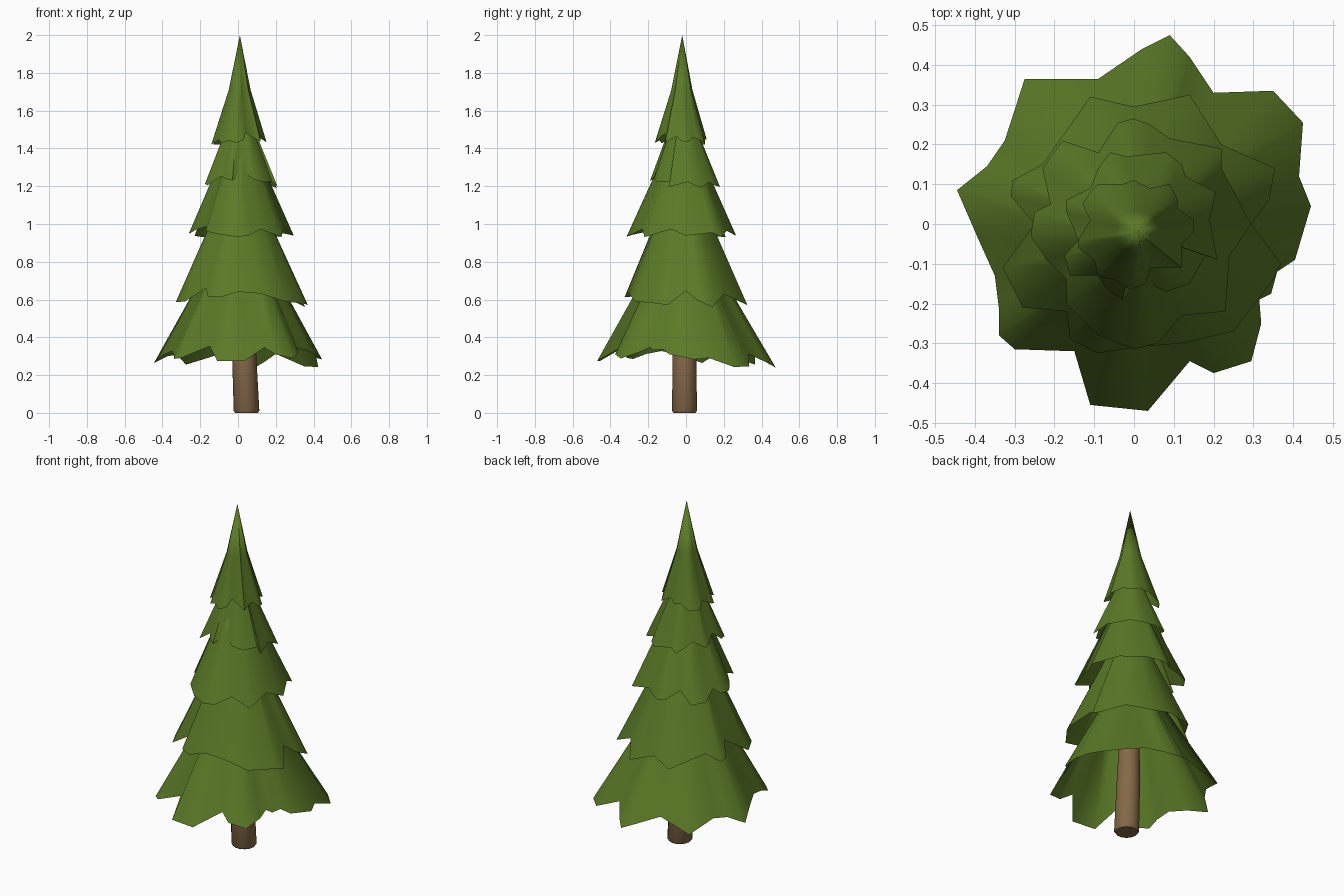
import bpy, bmesh, math
from mathutils import Vector

if "Cube" in bpy.data.objects:
    bpy.data.objects.remove(bpy.data.objects["Cube"])


def material(name, rgb):
    m = bpy.data.materials.new(name)
    m.diffuse_color = (*rgb, 1)
    m.use_nodes = True
    m.node_tree.nodes["Principled BSDF"].inputs["Base Color"].default_value = m.diffuse_color
    return m


GREEN = material("needle green", (0.105, 0.195, 0.02))
BROWN = material("bark brown", (0.235, 0.14, 0.065))


def finish(name, bm, mat, angle):
    me = bpy.data.meshes.new(name)
    bm.to_mesh(me)
    bm.free()
    ob = bpy.data.objects.new(name, me)
    bpy.context.collection.objects.link(ob)
    me.materials.append(mat)
    for o in bpy.context.selected_objects:
        o.select_set(False)
    ob.select_set(True)
    bpy.context.view_layer.objects.active = ob
    bpy.ops.object.shade_smooth_by_angle(angle=math.radians(angle))


def skirt(name, low, slope, mid_z, top_z, squeeze, rim):
    """Open ragged cone: rim outline in hundredths, tips hang lower than notches."""
    c = Vector((0.01, -0.02))
    pts = [Vector(p) / 100 for p in rim]
    longest = max((p - c).length for p in pts)
    mean = sum((p - c).length for p in pts) / len(pts)
    bm = bmesh.new()
    lower, middle = [], []
    for p in pts:
        d = p - c
        lower.append(bm.verts.new((p.x, p.y, low + slope * (longest - d.length))))
        q = c + d.normalized() * squeeze * (0.6 * d.length + 0.4 * mean)
        middle.append(bm.verts.new((q.x, q.y, mid_z)))
    apex = bm.verts.new((c.x, c.y, top_z))
    n = len(pts)
    for i in range(n):
        j = (i + 1) % n
        bm.faces.new((lower[j], lower[i], middle[i], middle[j]))
        bm.faces.new((middle[j], middle[i], apex))
    finish(name, bm, GREEN, 60)


# Foliage tiers, bottom to top
skirt("bottom_branches", 0.24, 0.7, 0.72, 1.15, 0.46, [
    (9, 47.5), (14, 42), (20, 33), (35, 33.5), (42.5, 25.5), (41.5, 12), (44.5, 4.5),
    (40.5, -9), (36, -12), (34.5, -17.5), (31.5, -19), (32, -25), (29.5, -34.5),
    (20, -37.5), (14, -34.5), (3.5, -47), (-11, -45.5), (-15, -32), (-30, -31.5),
    (-34, -28), (-34, -21), (-35, -13), (-39.5, -3), (-44.5, 8.5), (-37, 14.5),
    (-32.5, 21), (-27.5, 36.5), (-9, 36.5), (2, 44)])
skirt("lower_branches", 0.56, 0.9, 1.02, 1.4, 0.45, [
    (-11, 32), (0, 29.5), (14, 32.5), (22, 20), (35.5, 14), (34, 6), (29.5, 0),
    (37, -10), (35, -14), (25, -27), (12, -30), (0, -31), (-9, -32.5), (-16, -29),
    (-17, -22), (-28, -21), (-33, -11), (-25, 0), (-31, 7), (-30.5, 11), (-23, 15)])
skirt("middle_branches", 0.93, 0.7, 1.3, 1.6, 0.45, [
    (-18, 21), (-9, 18), (-4, 25.5), (0, 26.5), (4, 25), (9, 21.5), (22, 19), (22, 14),
    (29.5, 0), (24, -8), (23, -22), (12, -23), (6, -30), (0, -31.5), (-9, -28),
    (-17, -20), (-17, -14), (-22, -9), (-26, -3), (-25, 3), (-21, 5), (-23, 14)])
skirt("upper_branches", 1.19, 0.9, 1.48, 1.75, 0.45, [
    (-6, 18), (-2, 17), (8, 18), (12, 15), (13, 12), (20.5, 8), (19, 1), (21, -9),
    (18, -8), (14, -15), (8, -17), (2, -14), (-3, -19), (-7, -16), (-9, -13),
    (-16, -13), (-17.5, -8), (-14, -4), (-17, 3), (-17, 6), (-11, 9), (-9, 14)])
skirt("top_branches", 1.42, 1.0, 1.71, 2.0, 0.41, [
    (-9, 10), (-3, 10), (0, 11), (4, 9), (9, 10), (11, 6), (11, 4), (15, 1), (15, -2),
    (12, -5), (12, -11), (4, -11), (3, -15), (-1, -16.5), (-5, -14), (-9, -13),
    (-10, -9), (-14, -6), (-14, -4), (-11, 1), (-13, 5), (-11, 8)])

# Trunk: leaning, tapered, slightly rounded at the foot
bm = bmesh.new()
rings = []
for x, z, r in ((0.045, 0, 0.06), (0.045, 0.012, 0.068), (0.033, 0.3, 0.064), (0.01, 1.25, 0.035)):
    rings.append([bm.verts.new((x + r * math.cos(a), -0.008 + r * math.sin(a), z))
                  for a in (math.tau * k / 14 for k in range(14))])
for a, b in zip(rings, rings[1:]):
    for i in range(14):
        j = (i + 1) % 14
        bm.faces.new((a[i], a[j], b[j], b[i]))
bm.faces.new(rings[0][::-1])
bm.faces.new(rings[-1])
finish("trunk", bm, BROWN, 40)
